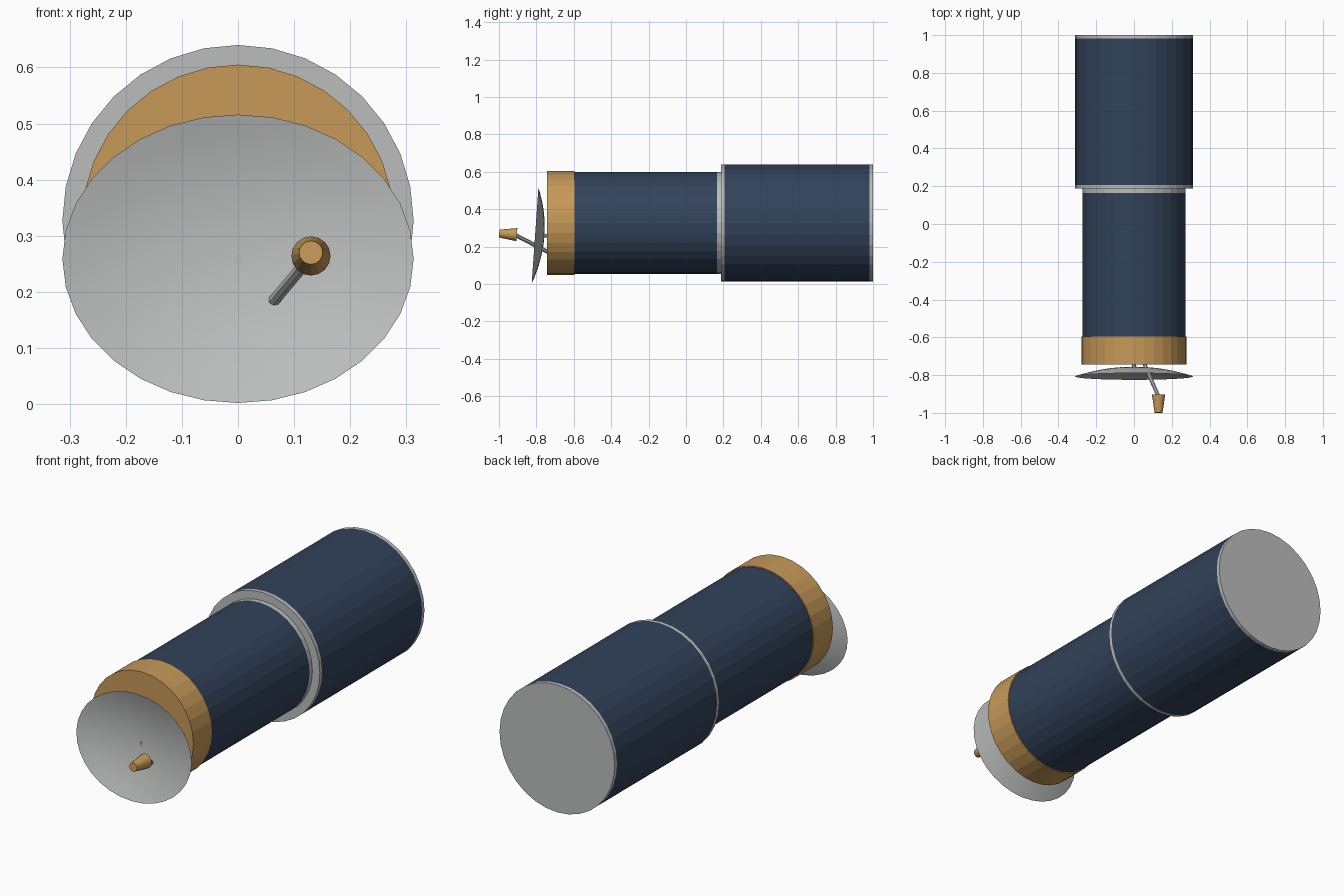
import bpy, bmesh
from math import sin, cos, pi
from mathutils import Vector

cube = bpy.data.objects.get("Cube")
if cube:
    bpy.data.objects.remove(cube, do_unlink=True)


def material(name, rgb):
    m = bpy.data.materials.new(name)
    m.use_nodes = True
    m.diffuse_color = (*rgb, 1)
    m.node_tree.nodes["Principled BSDF"].inputs["Base Color"].default_value = (*rgb, 1)
    return m


NAVY = material("navy panels", (0.032, 0.056, 0.105))
GOLD = material("gold foil", (0.57, 0.32, 0.098))
GREY = material("light grey", (0.50, 0.515, 0.505))

AXIS_Z = 0.327
SIDES = 32


def finish(name, bm, mat):
    bmesh.ops.recalc_face_normals(bm, faces=bm.faces)
    mesh = bpy.data.meshes.new(name)
    bm.to_mesh(mesh)
    bm.free()
    mesh.materials.append(mat)
    obj = bpy.data.objects.new(name, mesh)
    bpy.context.collection.objects.link(obj)
    return obj


def rod(name, start, end, r1, r2, sides, mat, caps=True):
    """Straight or tapered cylinder between two points."""
    start, end = Vector(start), Vector(end)
    d = end - start
    bm = bmesh.new()
    bmesh.ops.create_cone(bm, cap_ends=caps, segments=sides,
                          radius1=r1, radius2=r2, depth=d.length)
    rot = Vector((0, 0, 1)).rotation_difference(d.normalized()).to_matrix()
    bmesh.ops.rotate(bm, verts=bm.verts, matrix=rot)
    bmesh.ops.translate(bm, verts=bm.verts, vec=(start + end) / 2)
    return finish(name, bm, mat)


def drum(name, y0, y1, r, mat):
    return rod(name, (0, y0, AXIS_Z), (0, y1, AXIS_Z), r, r, SIDES, mat)


# Body sections along the long axis
drum("rear_end_ring", 0.982, 1.0, 0.313, GREY)
drum("rear_body", 0.206, 0.982, 0.313, NAVY)
drum("rear_body_front_ring", 0.188, 0.206, 0.313, GREY)
drum("collar_ring", 0.165, 0.188, 0.273, GREY)
drum("front_body", -0.595, 0.165, 0.273, NAVY)
drum("front_band", -0.743, -0.595, 0.278, GOLD)

# Shallow elliptical dish, leaning slightly upward
bm = bmesh.new()
RINGS = 8
centre = bm.verts.new((0, -0.757, 0.259))
previous = None
for i in range(1, RINGS + 1):
    t = i / RINGS
    ring = []
    for k in range(SIDES):
        a = 2 * pi * k / SIDES
        ring.append(bm.verts.new((0.313 * t * cos(a),
                                  -0.757 - 0.05 * t * t + 0.018 * t * sin(a),
                                  0.259 + 0.257 * t * sin(a))))
    for k in range(SIDES):
        n = (k + 1) % SIDES
        if previous:
            bm.faces.new((previous[k], ring[k], ring[n], previous[n]))
        else:
            bm.faces.new((centre, ring[k], ring[n]))
    previous = ring
for f in bm.faces:
    f.smooth = True
finish("dish", bm, GREY)

# Dish mount, feed arm and feed horn
rod("dish_mount", (0, -0.74, 0.258), (0, -0.759, 0.258), 0.01, 0.01, 8, GREY)
rod("feed_arm", (0.052, -0.735, 0.17), (0.128, -0.91, 0.261), 0.011, 0.011, 8, GREY)
rod("feed_horn", (0.13, -0.904, 0.264), (0.13, -0.999, 0.27), 0.035, 0.021, 16, GOLD)
